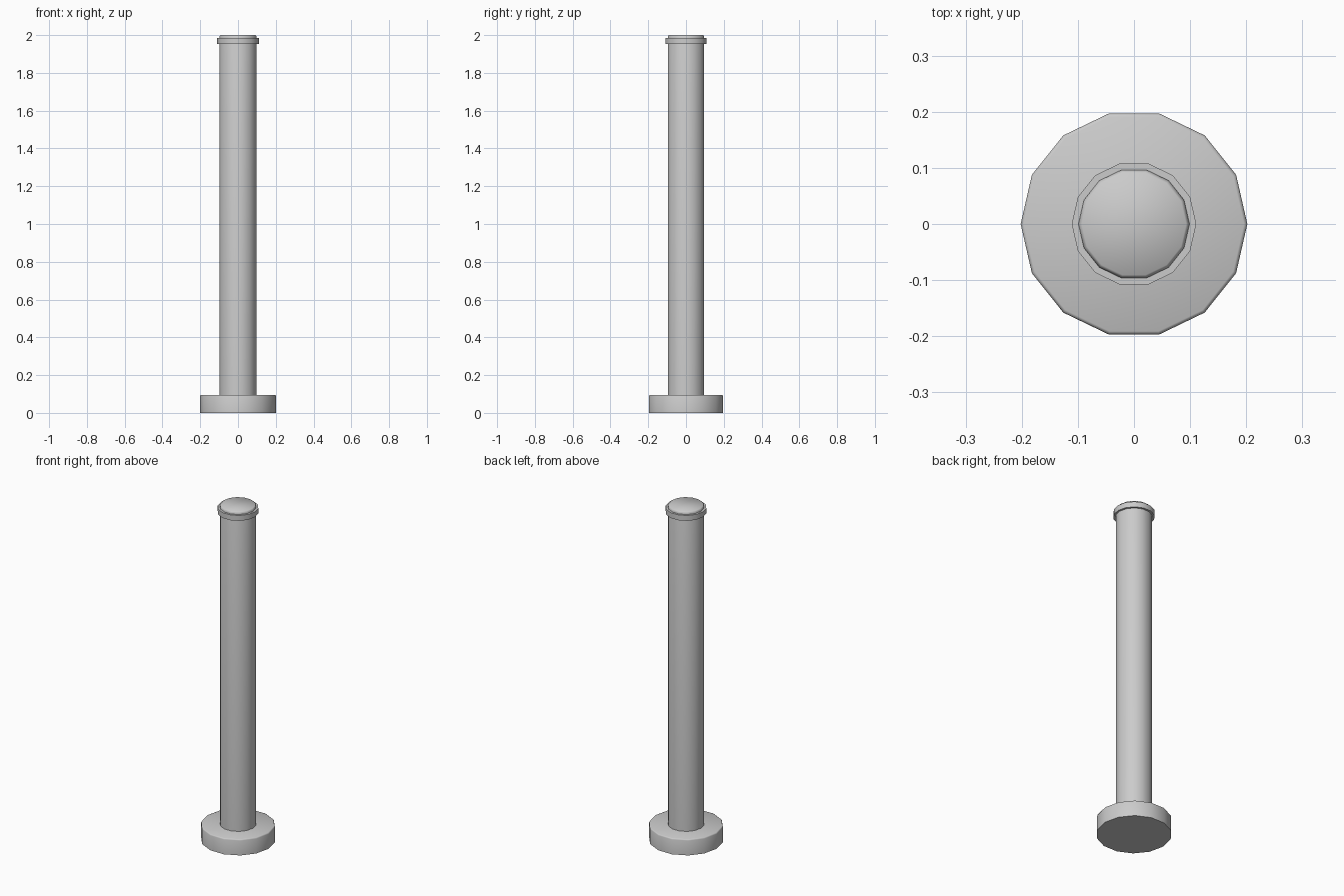
import bpy, bmesh, math

if "Cube" in bpy.data.objects:
    bpy.data.objects.remove(bpy.data.objects["Cube"])

SIDES = 14


def lathe(name, profile):
    """Closed solid of revolution from (radius, height) pairs, bottom to top."""
    bm = bmesh.new()
    rings = []
    for r, z in profile:
        rings.append([bm.verts.new((r * math.cos(math.tau * i / SIDES),
                                    r * math.sin(math.tau * i / SIDES), z))
                      for i in range(SIDES)])
    for lo, hi in zip(rings, rings[1:]):
        for i in range(SIDES):
            j = (i + 1) % SIDES
            bm.faces.new((lo[i], lo[j], hi[j], hi[i]))
    bm.faces.new(rings[0][::-1])
    bm.faces.new(rings[-1])
    mesh = bpy.data.meshes.new(name)
    bm.to_mesh(mesh)
    bm.free()
    obj = bpy.data.objects.new(name, mesh)
    bpy.context.collection.objects.link(obj)
    bpy.ops.object.select_all(action='DESELECT')
    obj.select_set(True)
    bpy.context.view_layer.objects.active = obj
    bpy.ops.object.shade_smooth_by_angle(angle=math.radians(50))
    return obj


# Round foot with a softened top rim
lathe("base", [(0.202, 0), (0.202, 0.088), (0.2, 0.093), (0.196, 0.095)])

# Tall post with a softened top rim
lathe("post", [(0.099, 0.09), (0.099, 1.988), (0.097, 1.996), (0.093, 2.0)])

# Thin collar just below the top
lathe("collar", [(0.111, 1.953), (0.111, 1.985)])
